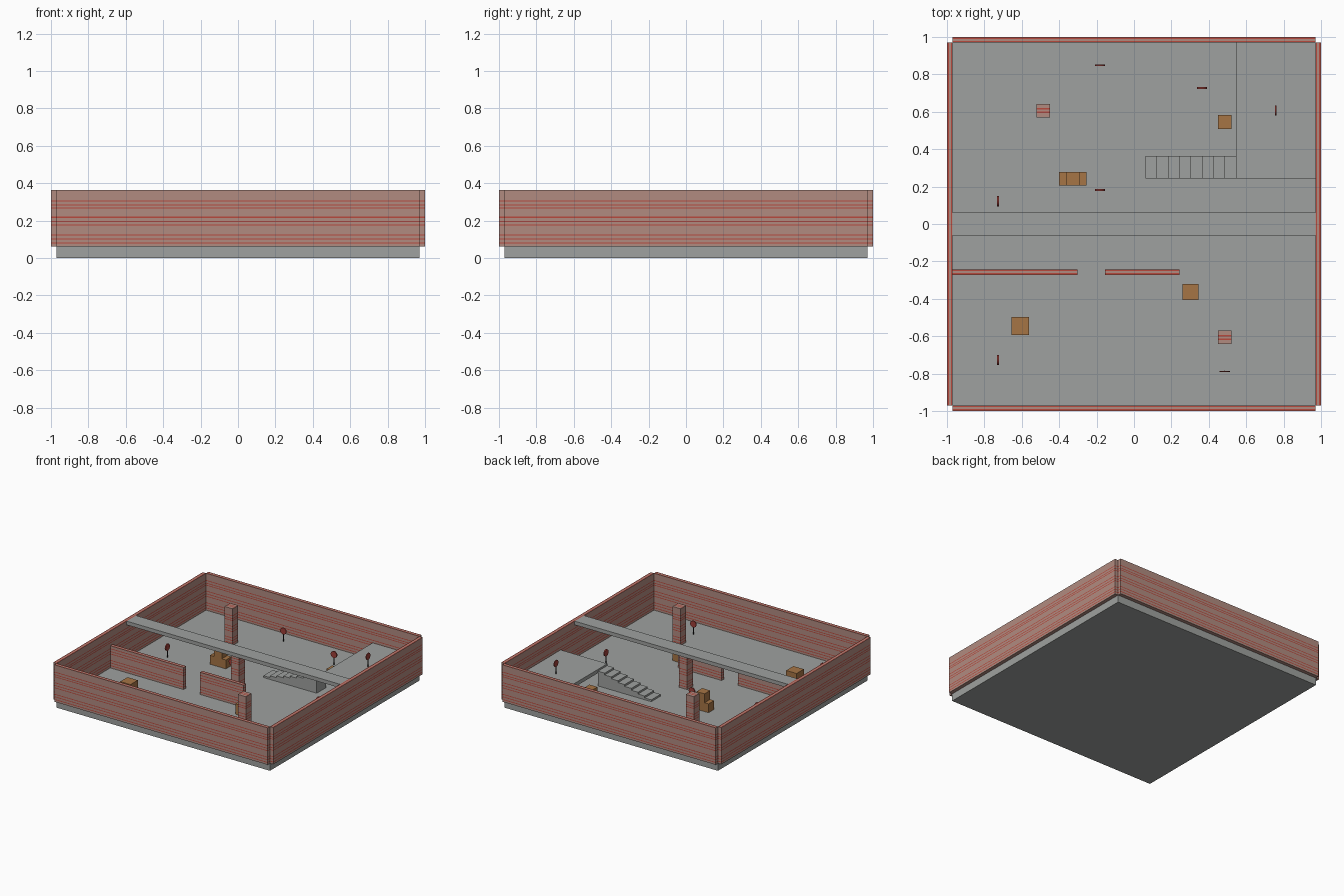
import bpy
import bmesh
import math
from mathutils import Matrix, Vector

if "Cube" in bpy.data.objects:
    bpy.data.objects.remove(bpy.data.objects["Cube"])

U = 1 / 33          # one building unit: the arena is 66 units wide
BASE = 2            # floor slab thickness in units
COURSES = (0.64, 1.37, 2.06, 3.8, 4.45, 5.2, 6.8, 7.34, 8.07)   # red brick rows above the floor
COURSE_H = 0.2
TOP_ROWS = (-0.3, 0.3)                                          # red rows along wall tops
TOP_W = 0.26


def material(name, rgb):
    m = bpy.data.materials.new(name)
    m.diffuse_color = (*rgb, 1)
    m.use_nodes = True
    m.node_tree.nodes["Principled BSDF"].inputs["Base Color"].default_value = m.diffuse_color
    return m


STONE = material("grey_stone", (0.345, 0.358, 0.348))
BRICK = material("dusty_mortar", (0.44, 0.258, 0.217))
RED_BRICK = material("red_brick", (0.48, 0.065, 0.045))
WOOD = material("crate_wood", (0.38, 0.178, 0.06))
RED = material("target_red", (0.35, 0.05, 0.04))
BLACK = material("post_black", (0.012, 0.012, 0.012))


def box(name, x, y, z, mat):
    """Box from (min, max) ranges in units, z measured from the floor top."""
    bpy.ops.mesh.primitive_cube_add(size=1)
    ob = bpy.context.object
    ob.name = name
    lo = Vector((x[0], y[0], z[0] + BASE)) * U
    hi = Vector((x[1], y[1], z[1] + BASE)) * U
    ob.data.transform(Matrix.Translation((lo + hi) / 2) @ Matrix.Diagonal((*(hi - lo), 1)))
    ob.data.materials.append(mat)
    return ob


def brick_box(name, x, y, z):
    """Box with thin red brick courses cut into its sides and top."""
    ob = box(name, x, y, z, BRICK)
    ob.data.materials.append(RED_BRICK)
    bm = bmesh.new()
    bm.from_mesh(ob.data)
    across = 0 if x[1] - x[0] < y[1] - y[0] else 1
    mid = sum((x, y)[across]) / 2

    def cut(faces, axis, value):
        no = Vector((0, 0, 0))
        no[axis] = 1
        geom = set(faces)
        for f in faces:
            geom.update(f.edges, f.verts)
        bmesh.ops.bisect_plane(bm, geom=list(geom), plane_co=no * value * U, plane_no=no)

    for c in COURSES:
        if c < z[1]:
            for s in (-0.5, 0.5):
                cut([f for f in bm.faces if abs(f.normal.z) < 0.5], 2, c + BASE + s * COURSE_H)
    for c in TOP_ROWS:
        for s in (-0.5, 0.5):
            cut([f for f in bm.faces if f.normal.z > 0.5], across, mid + c + s * TOP_W)
    for f in bm.faces:
        p = f.calc_center_median() / U
        if abs(f.normal.z) < 0.5:
            f.material_index = int(any(abs(p.z - BASE - c) < COURSE_H / 2 for c in COURSES))
        elif f.normal.z > 0.5:
            f.material_index = int(any(abs(p[across] - mid - c) < TOP_W / 2 for c in TOP_ROWS))
    bm.to_mesh(ob.data)
    bm.free()


def around(c, size):
    return (c - size / 2, c + size / 2)


def cylinder(name, centre, radius, depth, rot, mat, sides):
    bpy.ops.mesh.primitive_cylinder_add(vertices=sides, radius=radius * U, depth=depth * U,
                                        location=Vector(centre) * U, rotation=rot)
    ob = bpy.context.object
    ob.name = name
    ob.data.materials.append(mat)
    bpy.ops.object.shade_smooth_by_angle()


# Floor slab and the four outer walls
box("floor", (-32, 32), (-32, 32), (-BASE, 0), STONE)
for s, side, end in ((-1, "left", "front"), (1, "right", "back")):
    span = sorted((32 * s, 33 * s))
    brick_box(side + "_wall", span, (-32, 32), (0, 10))
    brick_box(end + "_wall", (-32, 32), span, (0, 10))

# Low partition walls
brick_box("partition_long", (-32, -10), (-9, -8), (0, 6))
brick_box("partition_short", (-5.1, 8), (-9, -8), (0, 6))

# Walkway level with the wall tops, its column, and two free pillars
box("walkway", (-32, 32), (-2, 2), (9, 10), STONE)
for name, x, y, top in (("walkway_column", 0, 0, 9), ("back_pillar", -16, 20, 10),
                        ("front_pillar", 16, -20, 10)):
    brick_box(name, around(x, 2.4), around(y, 2.4), (0, top))

# Raised platform slab with eight solid steps
box("platform", (18, 32), (8, 32), (3.5, 4.5), STONE)
for i in range(8):
    box(f"step_{i + 1}", (2 + 2 * i, 4 + 2 * i), (8, 12), (0, 0.5 * (i + 1)), STONE)

# Wooden crates: x, y, size, height of the underside
for i, (x, y, s, z) in enumerate(((16, 18, 2.4, 0), (-12, 8, 2.4, 0), (-9.6, 8, 2.4, 0),
                                  (-10.8, 8, 2.4, 2.4), (-20.1, -18, 3.1, 0), (10, -12, 2.8, 0))):
    box(f"crate_{i + 1}", around(x, s), around(y, s), (z, z + s), WOOD)

# Round targets on posts: x, y, height of the base, facing axis, disc thickness
TARGETS = ((-6, 28, 0, "y", 0.2), (12, 24, 0, "y", 0.3), (25, 20, 4.5, "x", 0.2),
           (-6, 6, 0, "y", 0.3), (-24, 4, 0, "x", 0.3), (-24, -24, 0, "x", 0.3),
           (16, -26, 0, "y", 0.2), (24, 0, 0, "x", 0.3))
for i, (x, y, z, axis, t) in enumerate(TARGETS):
    rot = (math.pi / 2, 0, 0) if axis == "y" else (0, math.pi / 2, 0)
    cylinder(f"target_post_{i + 1}", (x, y, z + BASE + 1), 0.12, 2, (0, 0, 0), BLACK, 8)
    cylinder(f"target_disc_{i + 1}", (x, y, z + BASE + 2.8), 0.9, t, rot, RED, 24)
